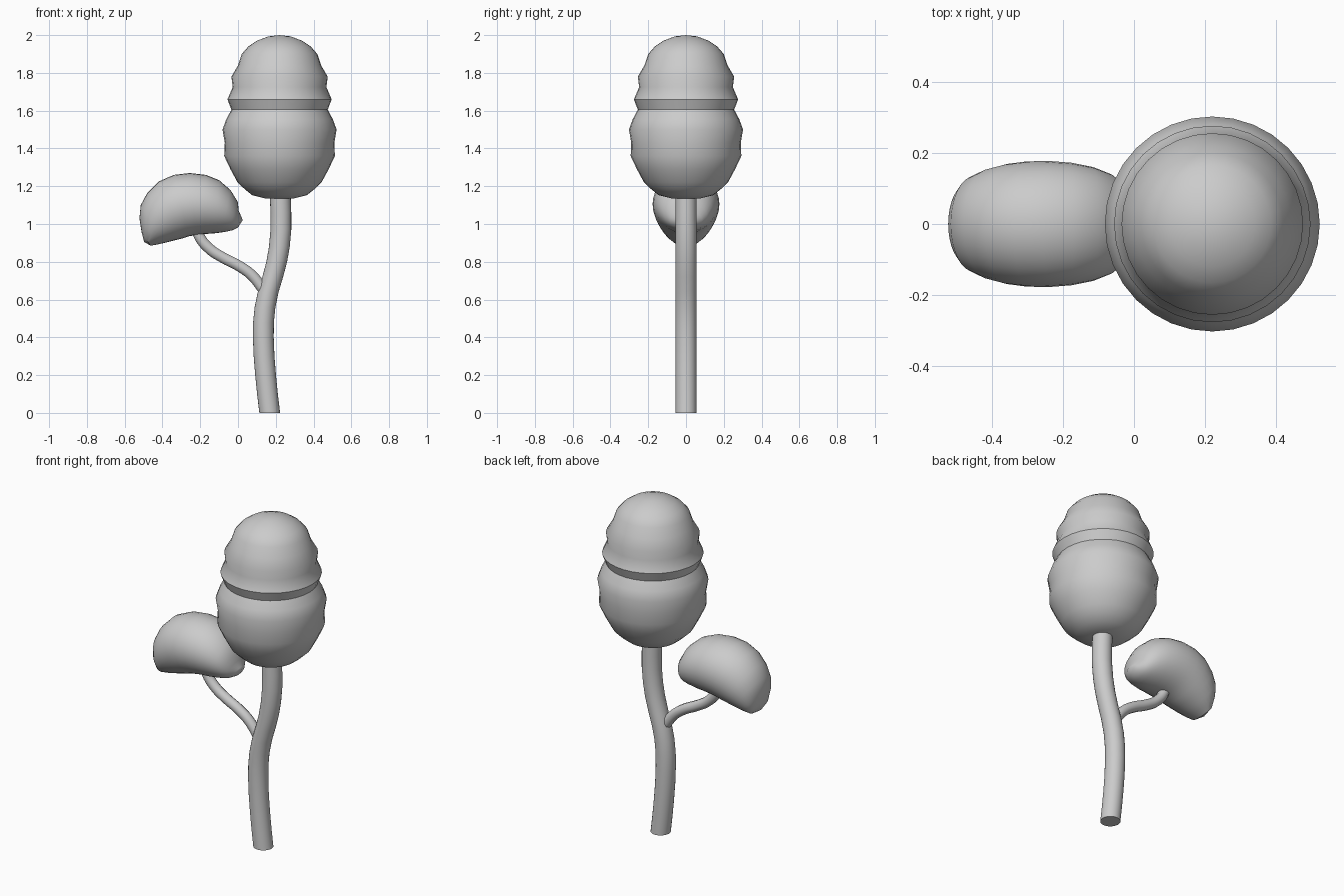
import bpy, bmesh, math
from mathutils import Vector

if "Cube" in bpy.data.objects:
    bpy.data.objects.remove(bpy.data.objects["Cube"])


def finish(obj, angle=40):
    bpy.ops.object.select_all(action='DESELECT')
    obj.select_set(True)
    bpy.context.view_layer.objects.active = obj
    bpy.ops.object.shade_smooth_by_angle(angle=math.radians(angle))


def loft(name, rings, start=None, end=None, n=32):
    """Skin rings given as (centre, u axis, v axis); close ends with a pole or a flat cap."""
    bm = bmesh.new()
    loops = []
    for c, u, v in rings:
        loops.append([bm.verts.new(c + u * math.cos(2 * math.pi * i / n) + v * math.sin(2 * math.pi * i / n))
                      for i in range(n)])
    for a, b in zip(loops, loops[1:]):
        for i in range(n):
            j = (i + 1) % n
            bm.faces.new((a[i], a[j], b[j], b[i]))
    for loop, pole in ((loops[0], start), (loops[-1], end)):
        if pole is None:
            bm.faces.new(loop)
        else:
            p = bm.verts.new(pole)
            for i in range(n):
                bm.faces.new((loop[i], loop[(i + 1) % n], p))
    bmesh.ops.recalc_face_normals(bm, faces=bm.faces)
    mesh = bpy.data.meshes.new(name)
    bm.to_mesh(mesh)
    bm.free()
    obj = bpy.data.objects.new(name, mesh)
    bpy.context.collection.objects.link(obj)
    finish(obj)
    return obj


def flat_ring(x, z, r):
    return Vector((x, 0, z)), Vector((r, 0, 0)), Vector((0, r, 0))


# Trunk: gently swaying column, x centre at each height
trunk = [(0.168, 0), (0.156, 0.1), (0.146, 0.2), (0.138, 0.3), (0.134, 0.4), (0.135, 0.48),
         (0.143, 0.56), (0.16, 0.64), (0.184, 0.72), (0.205, 0.8), (0.219, 0.88),
         (0.227, 0.97), (0.227, 1.06), (0.222, 1.2)]
loft("trunk", [flat_ring(x, z, 0.055) for x, z in trunk], n=24)

# Main crown: turned profile with wavy tiers (radius, height)
profile = [(0.075, 1.135), (0.145, 1.153), (0.185, 1.185), (0.222, 1.22), (0.26, 1.29),
           (0.293, 1.36), (0.29, 1.43), (0.302, 1.5), (0.282, 1.555), (0.255, 1.605),
           (0.276, 1.66), (0.248, 1.725), (0.255, 1.78), (0.22, 1.84), (0.2, 1.9),
           (0.165, 1.94), (0.12, 1.97), (0.06, 1.993)]
loft("main_crown", [flat_ring(0.22, z, r) for r, z in profile],
     start=Vector((0.22, 0, 1.132)), end=Vector((0.22, 0, 2.0)))

# Side crown: bent bean, each ring from top (x, z) to bottom (x, z) with half width
bean = [(-0.51, 0.955, -0.462, 0.885, 0.075), (-0.522, 1.03, -0.42, 0.893, 0.11),
        (-0.515, 1.10, -0.38, 0.902, 0.135), (-0.48, 1.165, -0.33, 0.915, 0.155),
        (-0.42, 1.225, -0.29, 0.925, 0.169), (-0.34, 1.26, -0.26, 0.935, 0.176),
        (-0.255, 1.27, -0.22, 0.942, 0.177), (-0.17, 1.26, -0.18, 0.947, 0.172),
        (-0.10, 1.232, -0.13, 0.95, 0.16), (-0.04, 1.18, -0.09, 0.955, 0.14),
        (0.0, 1.115, -0.06, 0.96, 0.112), (0.003, 1.07, -0.03, 0.967, 0.085),
        (0.02, 1.035, 0.0, 0.982, 0.045)]
rings = []
for tx, tz, bx, bz, w in bean:
    top, bottom = Vector((tx, 0, tz)), Vector((bx, 0, bz))
    rings.append(((top + bottom) / 2, (top - bottom) / 2, Vector((0, w, 0))))
loft("side_crown", rings, start=Vector((-0.497, 0, 0.905)), end=Vector((0.025, 0, 1.02)))

# Branch: curved tube from the trunk to the side crown
curve = bpy.data.curves.new("branch", 'CURVE')
curve.dimensions = '3D'
curve.bevel_depth = 0.03
curve.bevel_resolution = 3
curve.use_fill_caps = True
curve.resolution_u = 5
path = [(0.14, 0.645), (0.075, 0.727), (0.01, 0.775), (-0.08, 0.822), (-0.15, 0.868),
        (-0.205, 0.935), (-0.225, 1.0)]
spline = curve.splines.new('BEZIER')
spline.bezier_points.add(len(path) - 1)
for p, (x, z) in zip(spline.bezier_points, path):
    p.co = (x, 0, z)
    p.handle_left_type = p.handle_right_type = 'AUTO'
branch = bpy.data.objects.new("branch", curve)
bpy.context.collection.objects.link(branch)
bpy.ops.object.select_all(action='DESELECT')
branch.select_set(True)
bpy.context.view_layer.objects.active = branch
bpy.ops.object.convert(target='MESH')
finish(bpy.context.view_layer.objects.active)
